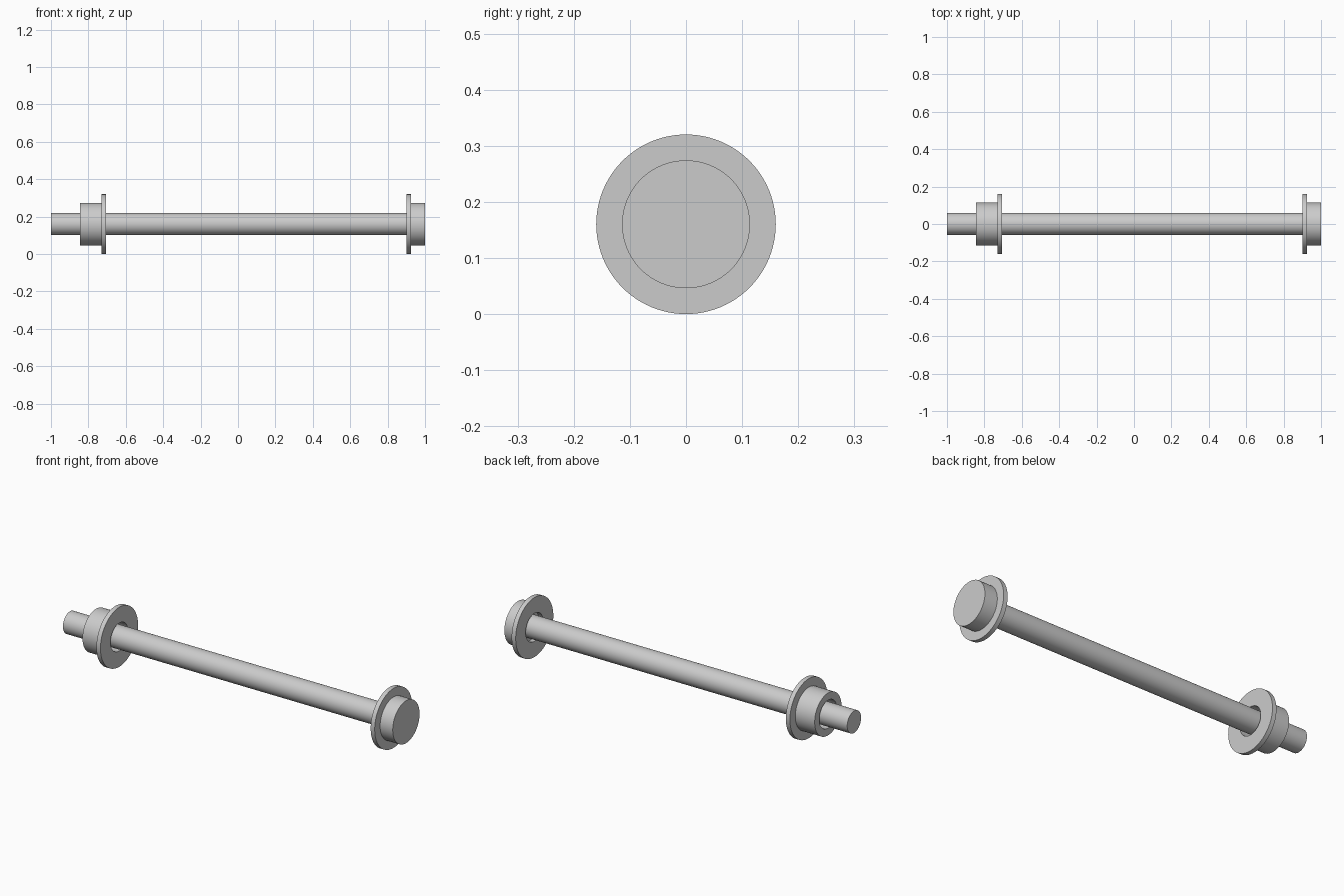
import bpy
import math

cube = bpy.data.objects.get("Cube")
if cube:
    bpy.data.objects.remove(cube, do_unlink=True)

AXIS_Z = 0.16
SIDES = 96

steel = bpy.data.materials.new("grey steel")
steel.use_nodes = True
grey = (0.6, 0.6, 0.6, 1)
steel.diffuse_color = grey
steel.node_tree.nodes["Principled BSDF"].inputs["Base Color"].default_value = grey


def lathe(name, profile, closed):
    """Spin (x, radius) points around the long axis."""
    verts, faces = [], []
    n = len(profile)
    for i in range(SIDES):
        a = 2 * math.pi * i / SIDES
        verts += [(x, r * math.cos(a), r * math.sin(a)) for x, r in profile]
    for i in range(SIDES):
        j = (i + 1) % SIDES
        for k in range(n if closed else n - 1):
            m = (k + 1) % n
            faces.append((i * n + k, j * n + k, j * n + m, i * n + m))
    if not closed:
        faces.append([i * n for i in reversed(range(SIDES))])
        faces.append([i * n + n - 1 for i in range(SIDES)])
    mesh = bpy.data.meshes.new(name)
    mesh.from_pydata(verts, [], faces)
    mesh.materials.append(steel)
    obj = bpy.data.objects.new(name, mesh)
    obj.location.z = AXIS_Z
    bpy.context.collection.objects.link(obj)
    # Consistent outward normals, smooth sides with sharp rims
    bpy.ops.object.select_all(action='DESELECT')
    obj.select_set(True)
    bpy.context.view_layer.objects.active = obj
    bpy.ops.object.mode_set(mode='EDIT')
    bpy.ops.mesh.select_all(action='SELECT')
    bpy.ops.mesh.normals_make_consistent(inside=False)
    bpy.ops.object.mode_set(mode='OBJECT')
    bpy.ops.object.shade_smooth_by_angle(angle=math.radians(30))
    return obj


def ring(name, x0, x1, outer, inner):
    return lathe(name, [(x0, inner), (x0, outer), (x1, outer), (x1, inner)], True)


# Pin: long shaft with a wide round head at the left end
lathe("headed_pin", [(-1, 0.059), (0.925, 0.059), (0.925, 0.114), (1, 0.114)], False)

# Loose washers, and the collar that retains the plain end
ring("head_washer", 0.901, 0.925, 0.16, 0.075)
ring("collar_washer", -0.73, -0.706, 0.16, 0.075)
ring("retaining_collar", -0.845, -0.73, 0.114, 0.075)
